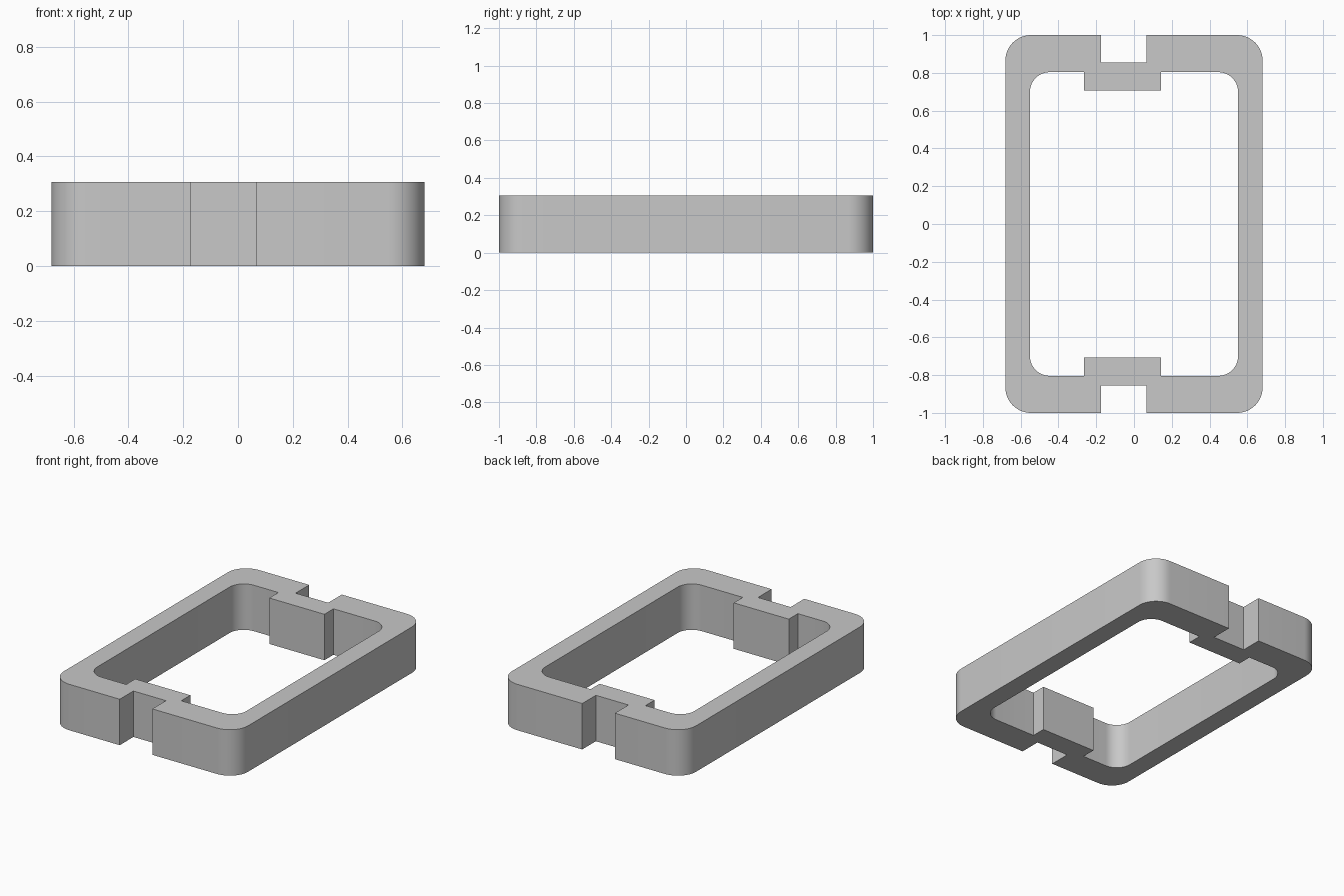
import bpy, bmesh, math

if "Cube" in bpy.data.objects:
    bpy.data.objects.remove(bpy.data.objects["Cube"])

HEIGHT = 0.307


def corner(cx, cy, r, start, steps=12):
    """Quarter-circle of points, counter-clockwise from the start angle."""
    return [(cx + r * math.cos(math.radians(start + 90 * i / steps)),
             cy + r * math.sin(math.radians(start + 90 * i / steps)))
            for i in range(steps + 1)]


def rounded_loop(hx, hy, r, x0, x1, step_y):
    """Rounded rectangle whose two short sides step in to step_y from x0 to x1."""
    x, y = hx - r, hy - r
    return (corner(x, y, r, 0)
            + [(x1, hy), (x1, step_y), (x0, step_y), (x0, hy)]
            + corner(-x, y, r, 90) + corner(-x, -y, r, 180)
            + [(x0, -hy), (x0, -step_y), (x1, -step_y), (x1, -hy)]
            + corner(x, -y, r, 270))


bm = bmesh.new()
# Outer wall with notches, inner wall with matching bumps
for loop in (rounded_loop(0.681, 1.0, 0.135, -0.174, 0.067, 0.856),
             rounded_loop(0.551, 0.804, 0.105, -0.264, 0.143, 0.708)):
    verts = [bm.verts.new((x, y, 0)) for x, y in loop]
    for a, b in zip(verts, verts[1:] + verts[:1]):
        bm.edges.new((a, b))

# Fill between the loops and raise to full height
bmesh.ops.triangle_fill(bm, use_beauty=True, use_dissolve=False, edges=bm.edges[:])
top = bmesh.ops.extrude_face_region(bm, geom=bm.faces[:], use_keep_orig=True)["geom"]
bmesh.ops.translate(bm, vec=(0, 0, HEIGHT),
                    verts=[g for g in top if isinstance(g, bmesh.types.BMVert)])
bmesh.ops.recalc_face_normals(bm, faces=bm.faces[:])

mesh = bpy.data.meshes.new("frame")
bm.to_mesh(mesh)
bm.free()
frame = bpy.data.objects.new("frame", mesh)
bpy.context.collection.objects.link(frame)

grey = bpy.data.materials.new("light grey")
grey.diffuse_color = (0.58, 0.58, 0.58, 1)
grey.use_nodes = True
grey.node_tree.nodes["Principled BSDF"].inputs["Base Color"].default_value = grey.diffuse_color
mesh.materials.append(grey)

# Smooth rounded corners, crisp edges elsewhere
bpy.context.view_layer.objects.active = frame
frame.select_set(True)
bpy.ops.object.shade_smooth_by_angle(angle=math.radians(30))
